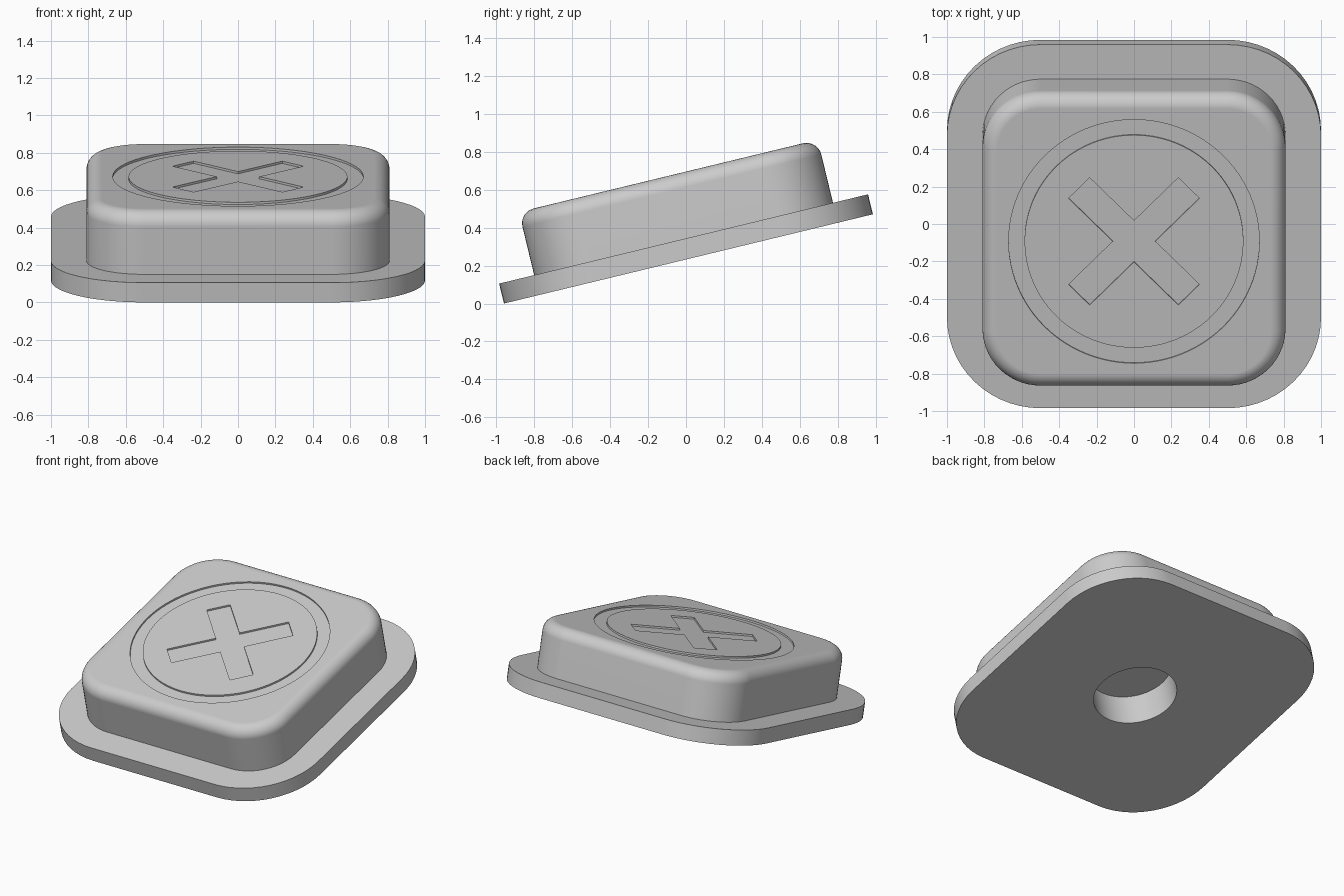
import bpy
import bmesh
from math import radians, sin, cos, pi
from mathutils import Matrix

TILT = radians(13.6)
PLATE = 0.108   # plate thickness
TOP = 0.45      # height of the cap face above the plate's underside
DEPTH = 0.012   # depth of the face engraving

default = bpy.data.objects.get("Cube")
if default:
    bpy.data.objects.remove(default, do_unlink=True)

grey = bpy.data.materials.new("mid grey")
grey.use_nodes = True
grey.diffuse_color = (0.6, 0.6, 0.6, 1)
shader = next(n for n in grey.node_tree.nodes if n.type == 'BSDF_PRINCIPLED')
shader.inputs["Base Color"].default_value = grey.diffuse_color


def rounded_square(half, radius, steps=14):
    points = []
    for corner, (sx, sy) in enumerate([(1, 1), (-1, 1), (-1, -1), (1, -1)]):
        for i in range(steps + 1):
            a = (corner + i / steps) * pi / 2
            points.append((sx * (half - radius) + radius * cos(a),
                           sy * (half - radius) + radius * sin(a)))
    return points


def circle(radius, steps=96):
    return [(radius * cos(2 * pi * i / steps), radius * sin(2 * pi * i / steps))
            for i in range(steps)]


def cross(length, width):
    # One arm tip and its inner corner, turned around four times
    points = []
    for quarter in range(4):
        a = pi / 4 + quarter * pi / 2
        for u, v in [(length, -width), (length, width), (width, width)]:
            points.append((u * cos(a) - v * sin(a), u * sin(a) + v * cos(a)))
    return points


def prism(name, outline, z0, z1, fillet=0):
    bm = bmesh.new()
    bottom = bm.faces.new([bm.verts.new((x, y, z0)) for x, y in outline])
    result = bmesh.ops.extrude_face_region(bm, geom=[bottom], use_keep_orig=True)
    raised = [g for g in result["geom"] if isinstance(g, bmesh.types.BMVert)]
    bmesh.ops.translate(bm, verts=raised, vec=(0, 0, z1 - z0))
    bmesh.ops.recalc_face_normals(bm, faces=bm.faces)
    if fillet:
        rim = [e for e in bm.edges if all(v.co.z > z1 - 1e-4 for v in e.verts)]
        bmesh.ops.bevel(bm, geom=rim, offset=fillet, segments=8,
                        profile=0.5, affect='EDGES')
    mesh = bpy.data.meshes.new(name)
    bm.to_mesh(mesh)
    bm.free()
    mesh.materials.append(grey)
    obj = bpy.data.objects.new(name, mesh)
    bpy.context.collection.objects.link(obj)
    return obj


def activate(obj):
    bpy.ops.object.select_all(action='DESELECT')
    obj.select_set(True)
    bpy.context.view_layer.objects.active = obj


def cut(obj, cutter):
    mod = obj.modifiers.new("cut", 'BOOLEAN')
    mod.operation = 'DIFFERENCE'
    mod.solver = 'EXACT'
    mod.object = cutter
    activate(obj)
    bpy.ops.object.modifier_apply(modifier=mod.name)


# Solid parts
base_plate = prism("base_plate", rounded_square(1, 0.5), 0, PLATE)
button_cap = prism("button_cap", rounded_square(0.81, 0.31), PLATE, TOP, fillet=0.08)

# Cutters: ring groove, cross recess and the blind hole underneath
ring = prism("ring_cutter", circle(0.67), TOP - DEPTH, TOP + 0.1)
core = prism("core_cutter", circle(0.585), TOP - 0.1, TOP + 0.2)
mark = prism("cross_cutter", cross(0.415, 0.08), TOP - DEPTH, TOP + 0.1)
hole = prism("hole_cutter", circle(0.28, 64), -0.1, 0.23)
cut(ring, core)
cut(button_cap, ring)
cut(button_cap, mark)
cut(button_cap, hole)
cut(base_plate, hole)
for cutter in (ring, core, mark, hole):
    bpy.data.objects.remove(cutter, do_unlink=True)

# Smooth the rounded sides and lean the whole part toward the front
lean = Matrix.Translation((0, PLATE * sin(TILT) / 2, sin(TILT))) @ Matrix.Rotation(TILT, 4, 'X')
for obj in (base_plate, button_cap):
    obj.matrix_world = lean
    activate(obj)
    bpy.ops.object.shade_smooth_by_angle(angle=radians(30))
    weighted = obj.modifiers.new("even_shading", 'WEIGHTED_NORMAL')
    weighted.keep_sharp = True
